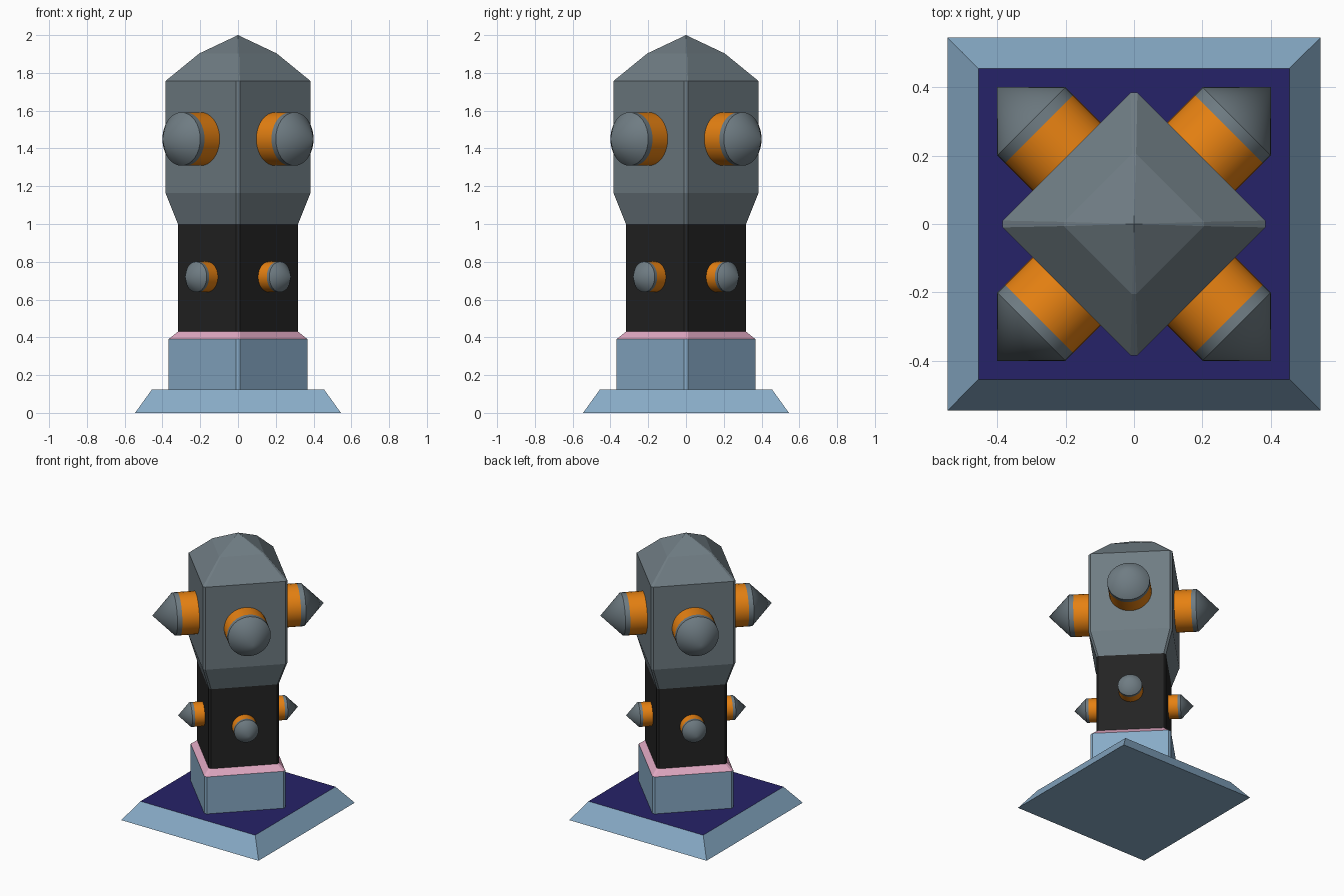
import bpy
import bmesh
from math import pi, cos, sin, sqrt
from mathutils import Matrix, Vector

if "Cube" in bpy.data.objects:
    bpy.data.objects.remove(bpy.data.objects["Cube"], do_unlink=True)


def material(name, rgb):
    # sRGB 0-255 to linear
    lin = [((c / 255 + 0.055) / 1.055) ** 2.4 if c > 10 else c / 255 / 12.92 for c in rgb]
    m = bpy.data.materials.new(name)
    m.use_nodes = True
    m.diffuse_color = (*lin, 1)
    m.node_tree.nodes["Principled BSDF"].inputs["Base Color"].default_value = (*lin, 1)
    return m


GREY = material("slate grey", (111, 124, 131))
BLUE = material("steel blue", (136, 171, 199))
NAVY = material("navy", (38, 34, 104))
BLACK = material("charcoal black", (35, 35, 35))
PINK = material("pink", (224, 168, 194))
ORANGE = material("orange", (230, 129, 18))


def diamond(r):
    # square with corners on the axes, each corner slightly chamfered
    c = min(0.01, r * 0.03)
    return [Matrix.Rotation(k * pi / 2, 2) @ Vector((r, s * c)) for k in range(4) for s in (-1, 1)]


def square(r):
    return [Vector((r * x, r * y)) for x, y in ((-1, -1), (1, -1), (1, 1), (-1, 1))]


def circle(r):
    return [Vector((r * cos(i * pi / 16), r * sin(i * pi / 16))) for i in range(32)]


def loft(name, section, rings, mats, bottom=None, top=None, matrix=None, smooth=False):
    """Skin sections of given (radius, height); mats holds one material per band."""
    bm = bmesh.new()
    slots = list(dict.fromkeys([*mats, *[m for m in (bottom, top) if m]]))
    loops = [[bm.verts.new((p.x, p.y, z)) for p in section(r)] for r, z in rings]
    n = len(loops[0])
    for lo, hi, mat in zip(loops, loops[1:], mats):
        for i in range(n):
            j = (i + 1) % n
            bm.faces.new((lo[i], lo[j], hi[j], hi[i])).material_index = slots.index(mat)
    if bottom:
        bm.faces.new(loops[0][::-1]).material_index = slots.index(bottom)
    if top:
        bm.faces.new(loops[-1]).material_index = slots.index(top)
    bmesh.ops.remove_doubles(bm, verts=bm.verts, dist=1e-5)
    mesh = bpy.data.meshes.new(name)
    bm.to_mesh(mesh)
    bm.free()
    for m in slots:
        mesh.materials.append(m)
    obj = bpy.data.objects.new(name, mesh)
    bpy.context.collection.objects.link(obj)
    if matrix:
        obj.matrix_world = matrix
    if smooth:
        bpy.ops.object.select_all(action="DESELECT")
        obj.select_set(True)
        bpy.context.view_layer.objects.active = obj
        bpy.ops.object.shade_smooth_by_angle(angle=pi / 6)
    return obj


# Base plate with sloped sides and a dark top
loft("base_plate", square, [(0.545, 0), (0.455, 0.125)], [BLUE], bottom=BLUE, top=NAVY)

# Tower, from the pedestal up
loft("pedestal", diamond, [(0.368, 0.12), (0.368, 0.39)], [BLUE])
loft("collar", diamond, [(0.368, 0.39), (0.318, 0.43)], [PINK])
loft("column", diamond, [(0.318, 0.43), (0.318, 1.0)], [BLACK])
loft("head", diamond,
     [(0.318, 1.0), (0.384, 1.165), (0.384, 1.757), (0.205, 1.903), (0, 2.0)], [GREY] * 4)


# Spikes on the four diagonal faces: shaft, rim and cone
def spike(name, angle, height, radius, start, tip):
    base = tip - radius
    rings = [(radius, start), (radius, base - radius * 0.23), (radius, base), (0, tip)]
    place = (Matrix.Translation((0, 0, height)) @ Matrix.Rotation(angle, 4, "Z")
             @ Matrix.Rotation(pi / 2, 4, "Y"))
    loft(name, circle, rings, [ORANGE, GREY, GREY], bottom=ORANGE, matrix=place, smooth=True)


for k, corner in enumerate(("back_left", "back_right", "front_right", "front_left")):
    turn = pi / 4 + k * pi / 2
    spike("upper_spike_" + corner, turn, 1.45, 0.1414, 0.25, 0.4 * sqrt(2))
    spike("lower_spike_" + corner, turn, 0.72, 0.081, 0.21, 0.28 * sqrt(2))
